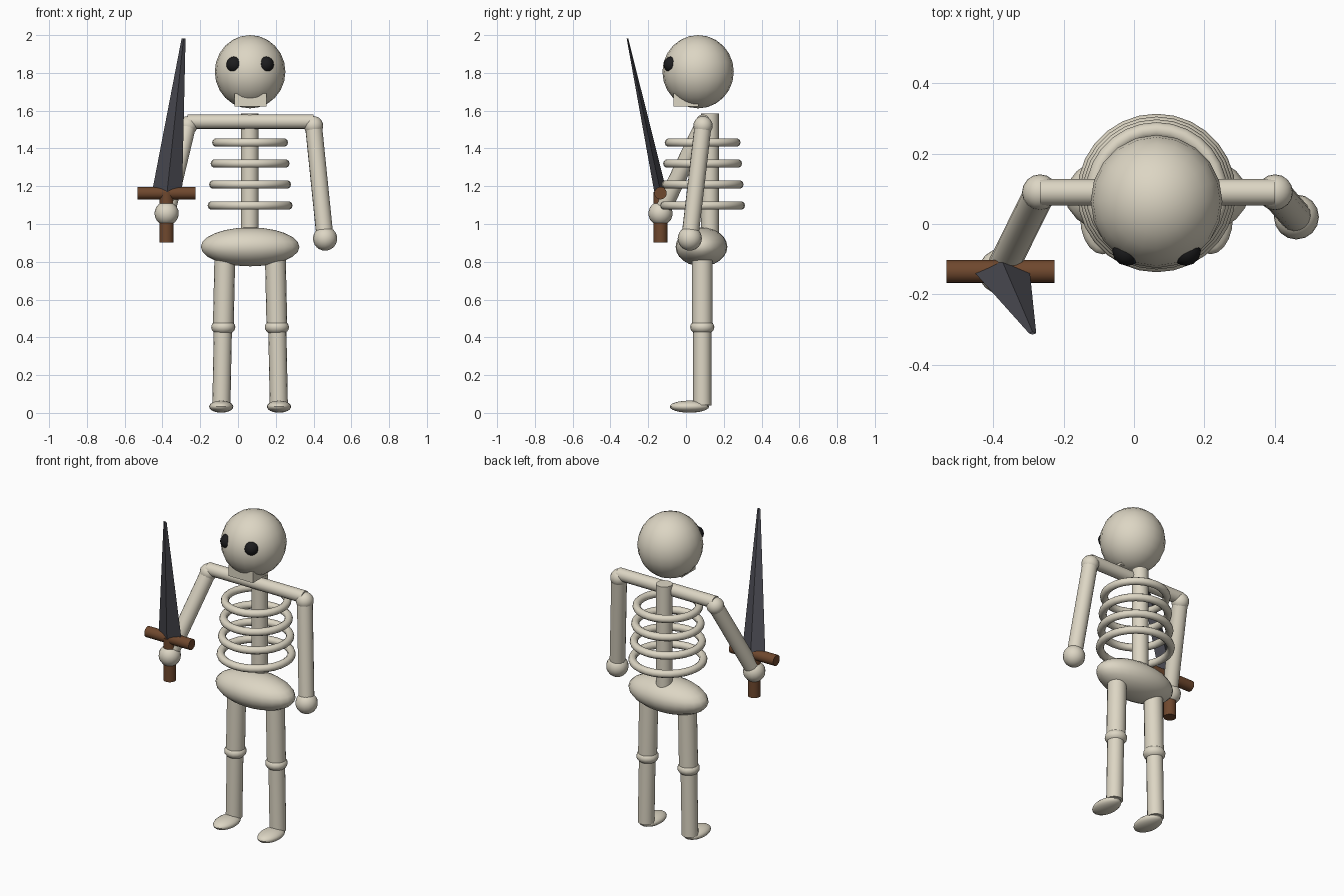
import bpy
from math import pi, radians
from mathutils import Vector

if "Cube" in bpy.data.objects:
    bpy.data.objects.remove(bpy.data.objects["Cube"])

CX = 0.064   # middle plane of the body
BY = 0.088   # depth of the main body axis


def material(name, rgb):
    mat = bpy.data.materials.new(name)
    mat.use_nodes = True
    mat.diffuse_color = (*rgb, 1)
    mat.node_tree.nodes["Principled BSDF"].inputs["Base Color"].default_value = (*rgb, 1)
    return mat


BONE = material("bone", (0.72, 0.67, 0.55))
SOCKET = material("socket_black", (0.012, 0.012, 0.013))
WOOD = material("brown_wood", (0.16, 0.065, 0.027))
STEEL = material("dark_steel", (0.07, 0.07, 0.085))


def finish(name, mat, smooth=True):
    obj = bpy.context.object
    obj.name = name
    obj.data.materials.append(mat)
    if smooth:
        bpy.ops.object.shade_smooth_by_angle(angle=radians(40))
    return obj


def ball(name, center, radii, mat=BONE, segments=20, rings=12):
    bpy.ops.mesh.primitive_uv_sphere_add(segments=segments, ring_count=rings, radius=1, location=center)
    bpy.context.object.scale = radii
    bpy.ops.object.transform_apply(location=False, rotation=False)
    return finish(name, mat)


def rod(name, start, end, r1, r2=None, mat=BONE, sides=16):
    a, b = Vector(start), Vector(end)
    bpy.ops.mesh.primitive_cone_add(vertices=sides, radius1=r1, radius2=r2 or r1,
                                    depth=(b - a).length, location=(a + b) / 2)
    bpy.context.object.rotation_euler = (b - a).to_track_quat("Z", "Y").to_euler()
    return finish(name, mat)


# Skull, jaw and eye sockets
ball("skull", (CX, 0.064, 1.806), (0.187, 0.189, 0.194))
bpy.ops.mesh.primitive_cube_add(size=1, location=(CX + 0.002, 0, 1.657))
bpy.context.object.scale = (0.168, 0.132, 0.07)
finish("jaw", BONE, smooth=False)
for side, s in (("left", 1), ("right", -1)):
    ball(side + "_eye_socket", (CX + s * 0.083, -0.076, 1.844), (0.043,) * 3, SOCKET, 12, 8)

# Spine, ribs, collarbone and pelvis
rod("spine", (CX - 0.002, 0.127, 0.89), (CX - 0.002, 0.127, 1.585), 0.047)
for i in range(4):
    bpy.ops.mesh.primitive_torus_add(major_segments=28, minor_segments=10,
                                     major_radius=0.178 + i * 0.008, minor_radius=0.023,
                                     location=(CX, BY, 1.431 - i * 0.111))
    finish("rib_%d" % (i + 1), BONE)
rod("collarbone", (-0.267, 0.09, 1.542), (0.4, 0.09, 1.542), 0.038)
ball("pelvis", (CX, 0.082, 0.879), (0.261, 0.137, 0.103), segments=24)

# Arms: the left hangs, the right reaches forward to hold the sword
GRIP = (-0.378, -0.135, 1.056)
for side, x, hand in (("left", 0.4, (0.461, 0.02, 0.923)), ("right", -0.267, GRIP)):
    shoulder = (x, 0.09, 1.52)
    ball(side + "_shoulder", shoulder, (0.051,) * 3, segments=16)
    rod(side + "_arm", shoulder, hand, 0.045)
    ball(side + "_hand", hand, (0.064,) * 3, segments=16)

# Legs
for side, s in (("left", 1), ("right", -1)):
    def at(x, y, z):
        return (CX + s * x, y, z)
    rod(side + "_thigh", at(0.133, 0.086, 0.86), at(0.142, 0.086, 0.45), 0.055)
    ball(side + "_knee", at(0.142, 0.086, 0.454), (0.064, 0.064, 0.043), segments=16)
    rod(side + "_shin", at(0.144, 0.086, 0.45), at(0.152, 0.086, 0.04), 0.048)
    ball(side + "_foot", at(0.153, 0.018, 0.033), (0.064, 0.104, 0.032))

# Sword
rod("sword_handle", (GRIP[0], GRIP[1], 0.903), (GRIP[0], GRIP[1], 1.17), 0.037, mat=WOOD)
rod("sword_guard", (-0.532, GRIP[1], 1.163), (-0.225, GRIP[1], 1.163), 0.033, mat=WOOD)
bpy.ops.mesh.primitive_cone_add(vertices=4, radius1=1, radius2=0.13, depth=1)
blade = finish("sword_blade", STEEL, smooth=False)
base, tip = Vector((-0.376, -0.134, 1.165)), Vector((-0.288, -0.31, 1.983))
for v in blade.data.vertices:
    # slanted axis with a flat diamond cross-section
    axis = base.lerp(tip, v.co.z + 0.5)
    v.co = axis + Vector((v.co.x * 0.08, v.co.y * 0.033, 0))
